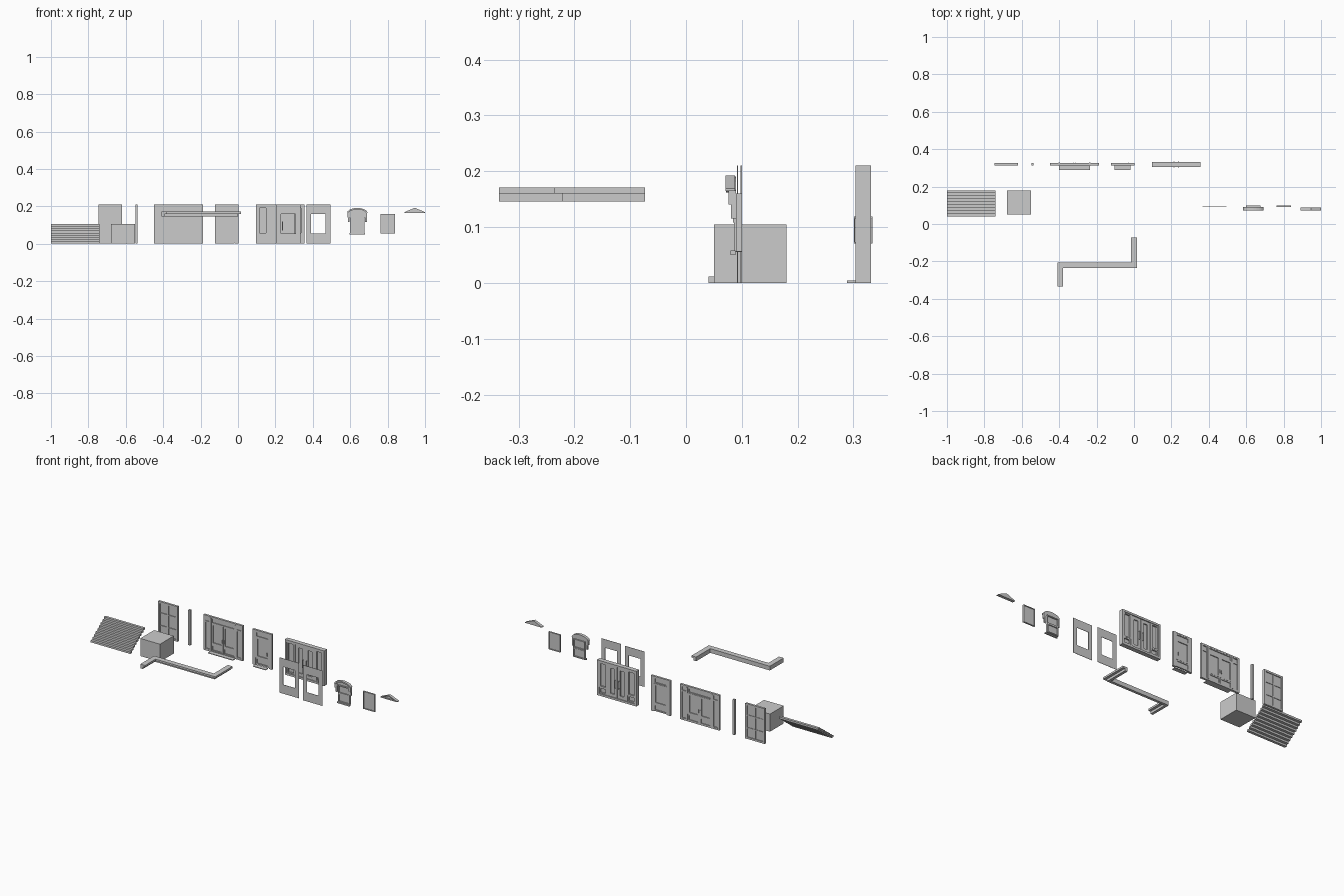
import bpy, bmesh, math

if "Cube" in bpy.data.objects:
    bpy.data.objects.remove(bpy.data.objects["Cube"])


def box(bm, x0, x1, y0, y1, z0, z1):
    v = [bm.verts.new((x, y, z)) for x in (x0, x1) for y in (y0, y1) for z in (z0, z1)]
    for f in ((0, 1, 3, 2), (4, 6, 7, 5), (0, 4, 5, 1), (2, 3, 7, 6), (0, 2, 6, 4), (1, 5, 7, 3)):
        bm.faces.new([v[i] for i in f])


def rim(bm, x0, x1, y0, y1, z0, z1, w):
    """Four-sided border of width w."""
    box(bm, x0, x0 + w, y0, y1, z0, z1)
    box(bm, x1 - w, x1, y0, y1, z0, z1)
    box(bm, x0 + w, x1 - w, y0, y1, z0, z0 + w)
    box(bm, x0 + w, x1 - w, y0, y1, z1 - w, z1)


def pane(bm, x0, x1, y0, y1, z0, z1, w):
    """Border with a thin recessed sheet."""
    rim(bm, x0, x1, y0, y1, z0, z1, w)
    m = (y0 + y1) / 2
    box(bm, x0 + w, x1 - w, m - .001, m + .001, z0 + w, z1 - w)


def prism(bm, pts, y0, y1):
    """Extrude an x-z outline along y."""
    a = [bm.verts.new((x, y0, z)) for x, z in pts]
    b = [bm.verts.new((x, y1, z)) for x, z in pts]
    n = len(pts)
    bm.faces.new(a)
    bm.faces.new(b[::-1])
    for i in range(n):
        bm.faces.new((a[i], b[i], b[(i + 1) % n], a[(i + 1) % n]))


def finish(bm, name):
    bmesh.ops.recalc_face_normals(bm, faces=bm.faces[:])
    me = bpy.data.meshes.new(name)
    bm.to_mesh(me)
    bm.free()
    ob = bpy.data.objects.new(name, me)
    bpy.context.collection.objects.link(ob)


def door_leaf(bm, x0, x1, z1, y0, y1, handle_x):
    """Glazed leaf with a kick panel and a handle."""
    pane(bm, x0, x1, y0, y1, .045, z1, .011)
    pane(bm, x0, x1, y0 + .001, y1 - .001, .004, .045, .008)
    for y in (y0 - .003, y1):
        box(bm, handle_x - .0015, handle_x + .0015, y, y + .003, .07, .09)


# stairs
bm = bmesh.new()
n, rise, run = 9, .105 / 9, .14 / 9
for i in range(n):
    box(bm, -1, -.74, .04 + i * run, .04 + (i + 1) * run, i * rise, (i + 1) * rise)
finish(bm, "stairs")

# solid block
bm = bmesh.new()
box(bm, -.68, -.55, .05, .18, 0, .105)
finish(bm, "block")

# six-pane window wall
bm = bmesh.new()
x0, x1 = -.747, -.619
rim(bm, x0, x1, .313, .326, 0, .21, .011)
box(bm, x0 + .011, x1 - .011, .319, .321, .011, .199)
box(bm, -.687, -.679, .314, .325, .011, .199)
for z in (.065, .14):
    box(bm, x0 + .011, -.687, .315, .324, z - .003, z + .003)
    box(bm, -.679, x1 - .011, .315, .324, z - .003, z + .003)
finish(bm, "window_wall")

# pillar
bm = bmesh.new()
box(bm, -.548, -.536, .313, .326, 0, .21)
finish(bm, "pillar")

# double door front with sidelights and transoms
bm = bmesh.new()
x0, x1 = -.448, -.188
rim(bm, x0, x1, .313, .326, 0, .21, .008)
for a, b in ((x0 + .008, -.404), (-.232, x1 - .008)):
    pane(bm, a, b, .314, .325, .172, .202, .004)
    pane(bm, a, b, .314, .325, .008, .172, .005)
for a in (-.404, -.24):
    box(bm, a, a + .008, .311, .328, .008, .202)
pane(bm, -.396, -.24, .314, .325, .17, .202, .006)
door_leaf(bm, -.396, -.319, .17, .315, .327, -.324)
door_leaf(bm, -.317, -.24, .17, .315, .327, -.312)
finish(bm, "double_door_front")
bm = bmesh.new()
box(bm, -.4, -.236, .288, .313, 0, .004)
finish(bm, "double_door_step")

# single door front
bm = bmesh.new()
x0, x1 = -.124, .004
for a in (x0, x1 - .02):
    box(bm, a, a + .02, .313, .326, 0, .21)
box(bm, x0 + .02, x1 - .02, .313, .326, .202, .21)
pane(bm, x0 + .02, x1 - .02, .314, .325, .168, .202, .006)
door_leaf(bm, x0 + .02, x1 - .02, .168, .315, .327, -.028)
finish(bm, "single_door_front")
bm = bmesh.new()
box(bm, -.104, -.02, .288, .313, 0, .004)
finish(bm, "single_door_step")

# deep shop front
bm = bmesh.new()
x0, x1 = .096, .356
rim(bm, x0, x1, .304, .331, 0, .21, .012)
for a, b in ((x0 + .012, .156), (.296, x1 - .012)):
    pane(bm, a, b, .308, .327, .05, .198, .007)
    pane(bm, a, b, .309, .326, .012, .05, .007)
for a in (.156, .289):
    box(bm, a, a + .007, .306, .329, .012, .198)
for a, b, h in ((.163, .2255, .214), (.2265, .289, .238)):
    pane(bm, a, b, .31, .325, .012, .198, .018)
    for y, s in ((.301, .31), (.325, .334)):
        for z in (.072, .117):
            box(bm, h - .0015, h + .0015, y, s, z - .0015, z + .0015)
    for y in (.301, .332):
        box(bm, h - .0015, h + .0015, y, y + .002, .0735, .1155)
finish(bm, "shop_front")

# wall sheets with window openings
for i, (x, y) in enumerate(((.204, .098), (.365, .091))):
    bm = bmesh.new()
    w = .129
    h0, h1 = x + .026, x + .104
    box(bm, x, h0, y, y + .002, 0, .21)
    box(bm, h1, x + w, y, y + .002, 0, .21)
    box(bm, h0, h1, y, y + .002, 0, .054)
    box(bm, h0, h1, y, y + .002, .16, .21)
    finish(bm, f"wall_with_opening_{i + 1}")

# arched hood window: sashes, sill, hood and brackets
bm = bmesh.new()
c = .638
pane(bm, c - .038, c + .038, .086, .1, .055, .108, .006)
pane(bm, c - .038, c + .038, .084, .098, .108, .16, .006)
box(bm, c - .041, c + .041, .08, .089, .05, .058)
finish(bm, "sash_window")
bm = bmesh.new()
N = 10
xs = [c + .054 * math.cos(math.pi * i / N) for i in range(N + 1)]
outer = [(x, .166 + .025 * math.sin(math.pi * i / N)) for i, x in enumerate(xs)]
inner = [(c + .046 * math.cos(math.pi * i / N), .162 + .021 * math.sin(math.pi * i / N))
         for i in range(N, -1, -1)]
prism(bm, outer + inner, .072, .09)
prism(bm, inner, .082, .09)
box(bm, c - .05, c + .05, .077, .09, .155, .162)
for s in (-1, 1):
    a, b = sorted((c + s * .039, c + s * .053))
    box(bm, a, b, .076, .09, .14, .166)
    box(bm, a + .002, b - .002, .081, .09, .115, .14)
finish(bm, "arched_hood")

# plain framed window
bm = bmesh.new()
pane(bm, .761, .839, .09, .1, .056, .16, .004)
finish(bm, "plain_window")

# pediment
bm = bmesh.new()
c = .945
prism(bm, [(c - .055, .165), (c + .055, .165), (c + .055, .169), (c - .055, .169)], .071, .088)
for s in (-1, 1):
    prism(bm, [(c + s * .055, .169), (c, .192), (c, .186), (c + s * .041, .169)], .071, .088)
prism(bm, [(c - .041, .169), (c + .041, .169), (c, .186)], .079, .088)
finish(bm, "pediment")

# cornice: profile mitred along a Z-shaped path
bm = bmesh.new()
profile = [(0, .146), (.016, .146), (.016, .16), (.031, .16), (.031, .171), (0, .171)]
path = [(-.41, -.335, 1, 0), (-.41, -.205, 1, -1), (-.016, -.205, 1, -1), (-.016, -.073, 1, 0)]
rings = [[bm.verts.new((x + d * mx, y + d * my, z)) for d, z in profile] for x, y, mx, my in path]
for r, q in zip(rings, rings[1:]):
    for i in range(6):
        j = (i + 1) % 6
        bm.faces.new((r[i], r[j], q[j], q[i]))
bm.faces.new(rings[0])
bm.faces.new(rings[-1][::-1])
finish(bm, "cornice")
